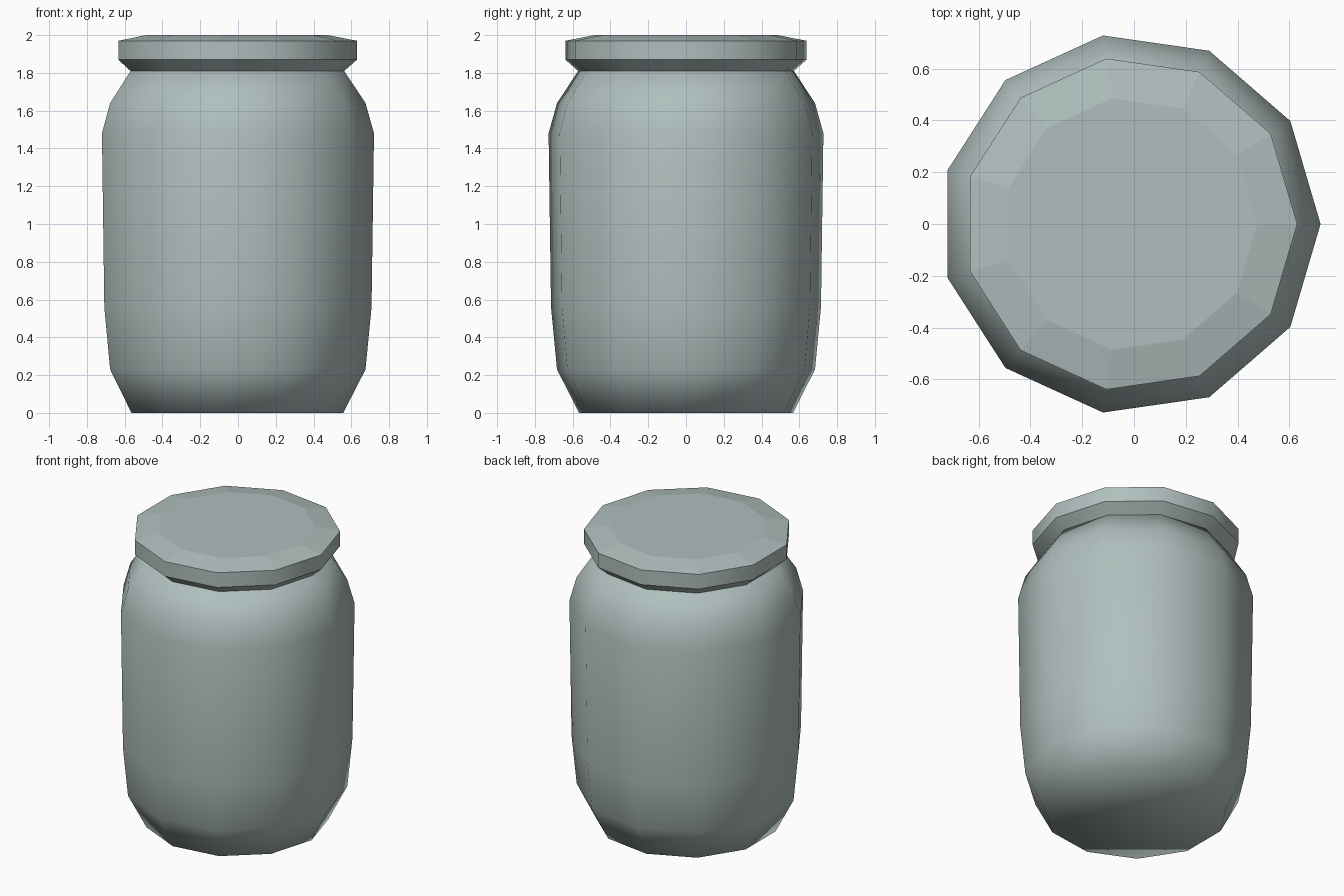
import bpy, bmesh, math

if "Cube" in bpy.data.objects:
    bpy.data.objects.remove(bpy.data.objects["Cube"], do_unlink=True)

SIDES = 11
OFFSET_X = -0.015  # keeps the odd-sided outline centred

grey = bpy.data.materials.new("pale_grey_green")
grey.use_nodes = True
COLOUR = (0.43, 0.52, 0.51, 1)
grey.diffuse_color = COLOUR
grey.node_tree.nodes["Principled BSDF"].inputs["Base Color"].default_value = COLOUR


def lathe(name, profile):
    """Spin (radius, height) pairs into a closed many-sided solid."""
    bm = bmesh.new()
    rings = []
    for r, z in profile:
        rings.append([bm.verts.new((r * math.cos(math.tau * i / SIDES) + OFFSET_X,
                                    r * math.sin(math.tau * i / SIDES), z))
                      for i in range(SIDES)])
    for low, high in zip(rings, rings[1:]):
        for i in range(SIDES):
            j = (i + 1) % SIDES
            bm.faces.new((low[i], low[j], high[j], high[i]))
    bm.faces.new(rings[0][::-1])
    bm.faces.new(rings[-1])
    for f in bm.faces:
        f.smooth = True
    mesh = bpy.data.meshes.new(name)
    bm.to_mesh(mesh)
    bm.free()
    mesh.materials.append(grey)
    obj = bpy.data.objects.new(name, mesh)
    bpy.context.collection.objects.link(obj)
    return obj


# Rounded jar body, smooth all over including the base
lathe("jar_body", [(0.572, 0.0), (0.69, 0.23), (0.722, 0.56), (0.735, 1.48),
                   (0.69, 1.64), (0.577, 1.81)])

# Lid with undercut, upright rim and shallow bevelled top
lid = lathe("jar_lid", [(0.577, 1.81), (0.645, 1.87), (0.645, 1.97), (0.49, 2.0)])

# Smooth around the rim, crisp between bands, flat facets on top
for poly in lid.data.polygons:
    poly.use_smooth = abs(poly.normal.z) < 0.9
for edge in lid.data.edges:
    a, b = (lid.data.vertices[v].co.z for v in edge.vertices)
    edge.use_edge_sharp = abs(a - b) < 0.001
